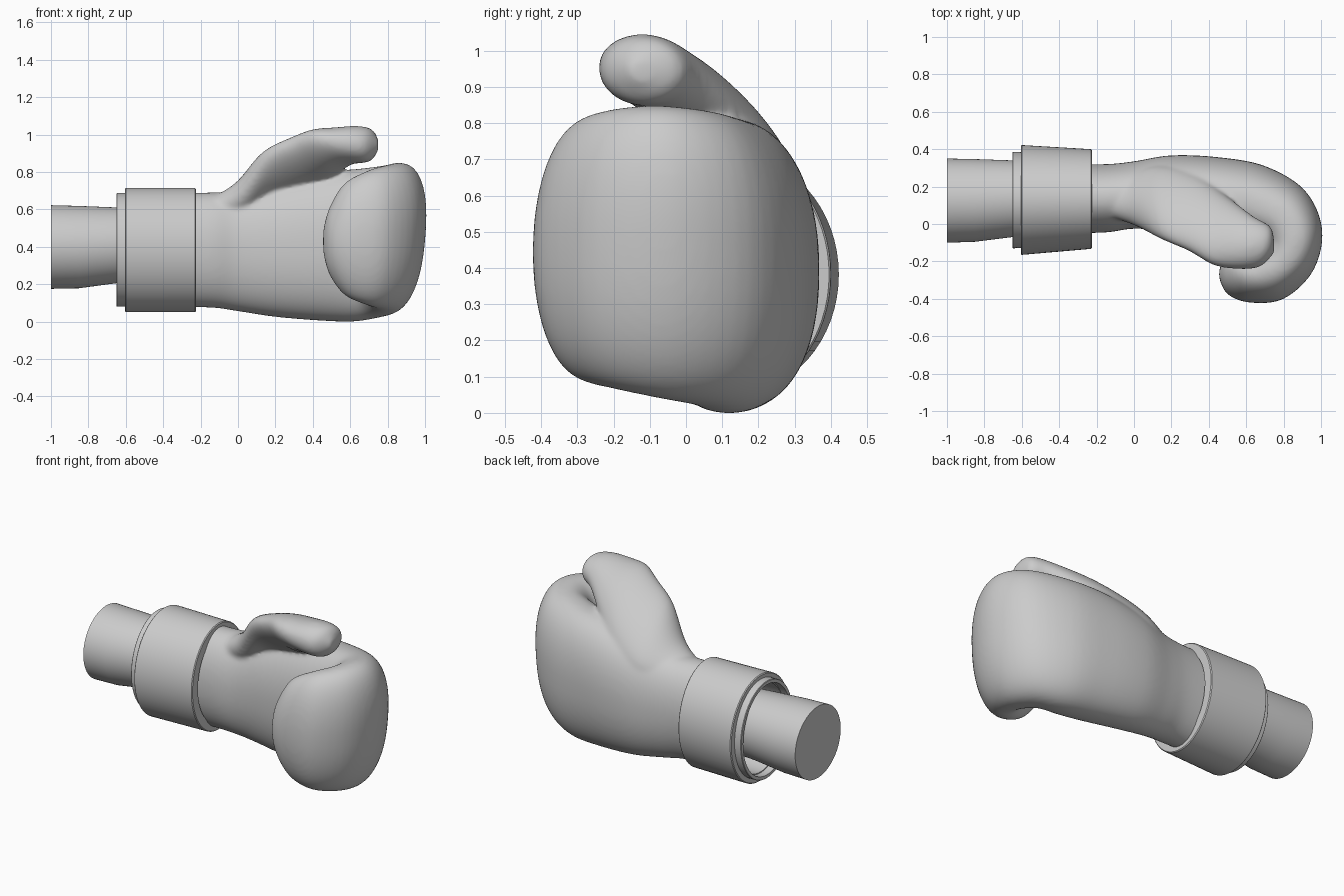
import bpy, bmesh, math
from mathutils import Vector

default = bpy.data.objects.get("Cube")
if default:
    bpy.data.objects.remove(default)

grey = bpy.data.materials.new("plain grey")
grey.use_nodes = True
COLOUR = (0.6, 0.6, 0.6, 1)
grey.diffuse_color = COLOUR
grey.node_tree.nodes["Principled BSDF"].inputs["Base Color"].default_value = COLOUR


def add_ring(bm, centre, a, b, power, sides=64):
    """One superellipse loop spanned by the half axes a and b."""
    verts = []
    for i in range(sides):
        t = math.tau * i / sides
        c, s = math.cos(t), math.sin(t)
        u = math.copysign(abs(c) ** (2 / power), c)
        v = math.copysign(abs(s) ** (2 / power), s)
        verts.append(bm.verts.new(centre + a * u + b * v))
    return verts


def skin(bm, rings, closed=False):
    """Bridge loops into a capped loft, or into a closed tube wall."""
    pairs = list(zip(rings, rings[1:]))
    if closed:
        pairs.append((rings[-1], rings[0]))
    else:
        bm.faces.new(rings[0])
        bm.faces.new(rings[-1])
    for lower, upper in pairs:
        n = len(lower)
        for i in range(n):
            j = (i + 1) % n
            bm.faces.new((lower[i], lower[j], upper[j], upper[i]))


def finish(name, bm):
    bmesh.ops.recalc_face_normals(bm, faces=bm.faces)
    mesh = bpy.data.meshes.new(name)
    bm.to_mesh(mesh)
    bm.free()
    mesh.materials.append(grey)
    obj = bpy.data.objects.new(name, mesh)
    bpy.context.collection.objects.link(obj)
    bpy.ops.object.select_all(action="DESELECT")
    obj.select_set(True)
    bpy.context.view_layer.objects.active = obj
    bpy.ops.object.shade_smooth_by_angle(angle=math.radians(35))
    return obj


def smooth_rows(rows, steps=5):
    """Catmull-Rom interpolation between rows of numbers."""
    out = []
    for k in range(len(rows) - 1):
        p0, p1 = rows[max(k - 1, 0)], rows[k]
        p2, p3 = rows[k + 1], rows[min(k + 2, len(rows) - 1)]
        for s in range(steps):
            t = s / steps
            out.append([b + t * ((c - a) + t * ((2 * a - 5 * b + 4 * c - d)
                        + t * (3 * b - a - 3 * c + d))) / 2
                        for a, b, c, d in zip(p0, p1, p2, p3)])
    return out + [list(rows[-1])]


def sleeve(name, stations, closed):
    """Elliptical part along x; stations are x, y low, y high, z low, z high."""
    bm = bmesh.new()
    rings = []
    for x, y0, y1, z0, z1 in stations:
        rings.append(add_ring(bm, Vector((x, (y0 + y1) / 2, (z0 + z1) / 2)),
                              Vector((0, (y1 - y0) / 2, 0)),
                              Vector((0, 0, (z1 - z0) / 2)), 2))
    skin(bm, rings, closed)
    return finish(name, bm)


def band(name, back, front, wall, lip):
    """Hollow band with slightly rounded rims between two stations."""
    def inset(station, dx, d):
        x, y0, y1, z0, z1 = station
        return (x + dx, y0 + d, y1 - d, z0 + d, z1 - d)
    return sleeve(name, [inset(back, 0, wall), inset(back, 0, lip),
                         inset(back, lip, 0), inset(front, -lip, 0),
                         inset(front, 0, lip), inset(front, 0, wall)], True)


# Forearm, cuff lining and cuff band
sleeve("forearm", [(-1, -.1, .35, .175, .622), (-.85, -.095, .347, .178, .618),
                   (-.65, -.07, .34, .205, .61), (-.4, -.04, .33, .22, .6)], False)
band("cuff_lining", (-.65, -.13, .385, .08, .687), (-.35, -.12, .38, .08, .687), .022, .003)
band("cuff_band", (-.605, -.165, .422, .05, .714), (-.225, -.133, .4, .05, .714), .058, .005)

# Hand and curled fingers: outer xy, inner xy, z low, z high, squareness, lean
hand_rows = [
    (-.4, .32, -.4, -.05, .075, .69, 2, 0),
    (-.15, .32, -.15, -.045, .075, .69, 2.1, 0),
    (0, .335, 0, -.025, .055, .7, 2.15, 0),
    (.2, .367, .2, -.04, .025, .75, 2.2, 0),
    (.45, .357, .43, -.08, .005, .8, 2.25, 0),
    (.7, .31, .55, -.09, 0, .815, 2.3, .01),
    (.91, .18, .62, -.09, .02, .835, 2.35, .03),
    (1, -.03, .65, -.11, .04, .848, 2.4, .035),
    (.955, -.25, .64, -.13, .065, .84, 2.3, .025),
    (.8, -.4, .6, -.15, .09, .81, 2.15, .01),
    (.62, -.42, .53, -.16, .14, .74, 2.05, 0),
    (.5, -.375, .48, -.18, .25, .61, 2, 0),
    (.455, -.29, .455, -.25, .37, .49, 2, 0),
]
bm = bmesh.new()
rings = []
for ox, oy, ix, iy, z0, z1, power, lean in smooth_rows(hand_rows):
    centre = Vector(((ox + ix) / 2, (oy + iy) / 2, (z0 + z1) / 2))
    rings.append(add_ring(bm, centre, Vector(((ox - ix) / 2, (oy - iy) / 2, 0)),
                          Vector((lean, 0, (z1 - z0) / 2)), power))
skin(bm, rings)

# Thumb: centre, wide half axis, thick half axis
thumb_rows = [
    (-.14, .14, .57, 0, .1, -.03, 0, 0, .09),
    (0, .135, .625, 0, .14, -.07, -.02, .03, .09),
    (.15, .115, .745, .01, .19, -.14, -.03, .05, .07),
    (.32, .055, .83, .03, .195, -.13, -.03, .05, .08),
    (.46, -.035, .9, .04, .18, -.09, -.02, .04, .095),
    (.59, -.1, .942, .05, .14, -.015, -.01, 0, .1),
    (.7, -.122, .945, .03, .108, 0, 0, 0, .09),
    (.75, -.125, .945, 0, .03, 0, 0, 0, .03),
]
rings = [add_ring(bm, Vector(r[:3]), Vector(r[3:6]), Vector(r[6:]), 2)
         for r in smooth_rows(thumb_rows)]
skin(bm, rings)

# Fuse hand and thumb into one padded skin
glove = finish("padded_glove", bm)
glove.modifiers.clear()
fuse = glove.modifiers.new("fuse", "REMESH")
fuse.mode = "VOXEL"
fuse.voxel_size = .011
fuse.use_smooth_shade = True
soften = glove.modifiers.new("soften", "SMOOTH")
soften.factor = .5
soften.iterations = 16
